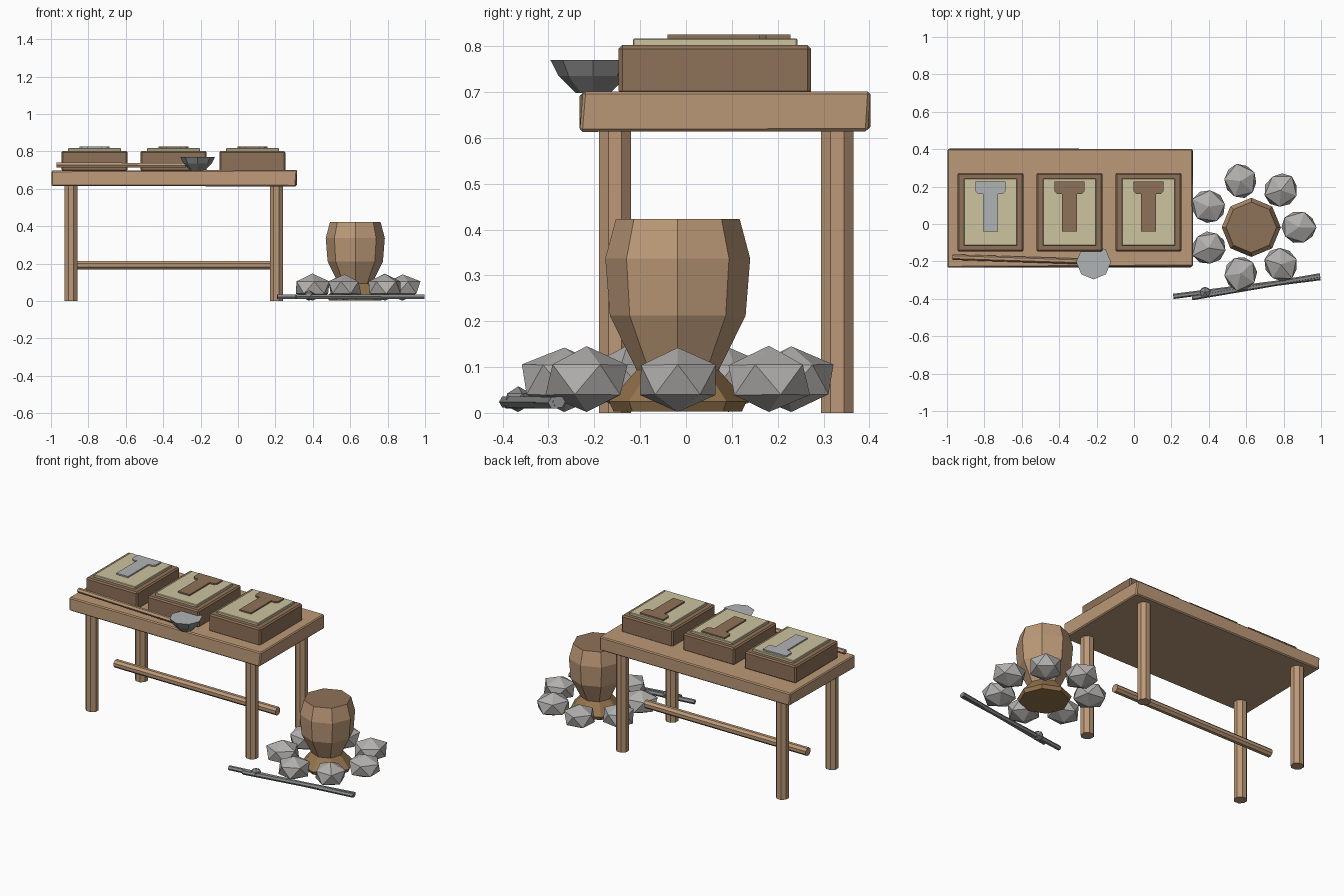
import bpy, bmesh, math, random
from mathutils import Vector, Matrix

random.seed(4)
old = bpy.data.objects.get("Cube")
if old:
    bpy.data.objects.remove(old, do_unlink=True)


def material(name, r, g, b):
    lin = [((c / 255 + 0.055) / 1.055) ** 2.4 for c in (r, g, b)] + [1]
    m = bpy.data.materials.new(name)
    m.use_nodes = True
    m.diffuse_color = lin
    m.node_tree.nodes["Principled BSDF"].inputs["Base Color"].default_value = lin
    return m


WOOD = material("light wood", 188, 153, 120)
BROWN = material("dark wood", 143, 114, 88)
SAND = material("pale sand", 205, 195, 160)
METAL = material("cast metal", 176, 179, 181)
STONE = material("stone grey", 178, 176, 174)
IRON = material("dark iron", 138, 139, 140)
EMBER = material("burnt brown", 150, 117, 78)


def finish(name, bm, *mats):
    bmesh.ops.recalc_face_normals(bm, faces=bm.faces)
    mesh = bpy.data.meshes.new(name)
    bm.to_mesh(mesh)
    bm.free()
    ob = bpy.data.objects.new(name, mesh)
    bpy.context.collection.objects.link(ob)
    for m in mats:
        mesh.materials.append(m)
    return ob


def box(name, lo, hi, mat, bevel=0, wobble=0):
    lo, hi = Vector(lo), Vector(hi)
    bm = bmesh.new()
    bmesh.ops.create_cube(bm, size=1)
    for v in bm.verts:
        v.co = (lo + hi) / 2 + v.co * (hi - lo)
        v.co += Vector([random.uniform(-wobble, wobble) for _ in range(3)])
    if bevel:
        bmesh.ops.bevel(bm, geom=bm.edges[:], offset=bevel, segments=1, affect='EDGES')
    return finish(name, bm, mat)


def rod(name, a, b, radius, mat, sides=8):
    a, b = Vector(a), Vector(b)
    bm = bmesh.new()
    turn = (b - a).to_track_quat('Z', 'Y').to_matrix().to_4x4()
    spin = Matrix.Rotation(math.pi / sides, 4, 'Z')
    bmesh.ops.create_cone(bm, cap_ends=True, segments=sides, depth=(b - a).length,
                          radius1=radius, radius2=radius,
                          matrix=Matrix.Translation((a + b) / 2) @ turn @ spin)
    return finish(name, bm, mat)


def lathe(name, centre, profile, *mats, sides=8):
    """Capped turned shape from (radius, height) pairs; the last material is the top cap."""
    bm = bmesh.new()
    rings = []
    for r, z in profile:
        angles = [i * math.tau / sides for i in range(sides)]
        rings.append([bm.verts.new((centre[0] + r * math.cos(t),
                                    centre[1] + r * math.sin(t), z)) for t in angles])
    for low, high in zip(rings, rings[1:]):
        for i in range(sides):
            j = (i + 1) % sides
            bm.faces.new((low[i], low[j], high[j], high[i]))
    bm.faces.new(rings[0])
    bm.faces.new(rings[-1]).material_index = len(mats) - 1
    return finish(name, bm, *mats)


def boulder(name, centre, size, angle, mat, rough):
    bm = bmesh.new()
    bmesh.ops.create_icosphere(bm, subdivisions=1, radius=1)
    for v in bm.verts:
        v.co *= random.uniform(1 - rough, 1 + rough)
    # point one upper corner of the stone outwards
    tip = max(bm.verts, key=lambda v: math.hypot(v.co.x, v.co.y) if v.co.z > 0 else 0)
    spin = -math.atan2(tip.co.y, tip.co.x)
    bm.transform(Matrix.Translation(centre) @ Matrix.Rotation(angle, 4, 'Z')
                 @ Matrix.Diagonal((*size, 1)) @ Matrix.Rotation(spin, 4, 'Z'))
    for v in bm.verts:
        v.co.z = max(v.co.z, 0.002)
    return finish(name, bm, mat)


# Work table
box("table_top", (-0.995, -0.228, 0.616), (0.312, 0.4, 0.698), WOOD, 0.006, 0.005)
for side, x in (("right", -0.893), ("left", 0.205)):
    for end, y in (("front", -0.155), ("back", 0.33)):
        rod(f"{end}_{side}_leg", (x, y, 0), (x, y, 0.62), 0.038, WOOD)
rod("stretcher", (-0.9, 0.088, 0.192), (0.212, 0.088, 0.192), 0.025, WOOD)

# Three casting moulds with raised shapes on top
half = [(0.08, 0.228), (0.08, 0.175), (0.066, 0.16), (0.04, 0.16), (0.04, -0.04)]
for n, (x, cast) in enumerate(((-0.767, METAL), (-0.345, BROWN), (0.077, BROWN)), 1):
    box(f"mould_box_{n}", (x - 0.177, -0.147, 0.694), (x + 0.177, 0.273, 0.802), BROWN, 0.008)
    box(f"mould_sand_{n}", (x - 0.142, -0.116, 0.795), (x + 0.142, 0.243, 0.817), SAND, 0.003)
    bm = bmesh.new()
    outline = half + [(-px, py) for px, py in reversed(half)]
    face = bm.faces.new([bm.verts.new((x + px, py, 0.8165)) for px, py in outline])
    top = bmesh.ops.extrude_face_region(bm, geom=[face])["geom"]
    bmesh.ops.translate(bm, vec=(0, 0, 0.009),
                        verts=[g for g in top if isinstance(g, bmesh.types.BMVert)])
    finish(f"casting_{n}", bm, cast)

# Ladle lying at the front of the table
rod("ladle_handle", (-0.97, -0.177, 0.728), (-0.28, -0.2, 0.725), 0.015, WOOD, 6)
lathe("ladle_bowl", (-0.216, -0.203),
      [(0.038, 0.698), (0.075, 0.735), (0.093, 0.77)], IRON, METAL)

# Barrel crucible on its flared base
hub = (0.627, -0.018)
lathe("barrel", hub, [(0.088, 0.09), (0.148, 0.212), (0.158, 0.337), (0.135, 0.423)],
      WOOD, BROWN)
lathe("barrel_base", hub, [(0.14, 0.003), (0.15, 0.025), (0.088, 0.095)], EMBER)

# Ring of stones
for i in range(7):
    t = i * math.tau / 7
    spot = (hub[0] + 0.254 * math.cos(t), hub[1] + 0.254 * math.sin(t), 0.072)
    boulder(f"stone_{i + 1}", spot, (0.103, 0.096, 0.073), t, STONE, 0.035)

# Tongs on the ground
rod("tong_arm_1", (0.21, -0.387, 0.022), (0.995, -0.287, 0.022), 0.014, IRON, 6)
rod("tong_arm_2", (0.31, -0.394, 0.024), (0.995, -0.277, 0.024), 0.014, IRON, 6)
boulder("tong_pivot", (0.38, -0.366, 0.029), (0.033, 0.033, 0.029), 0.3, IRON, 0)
